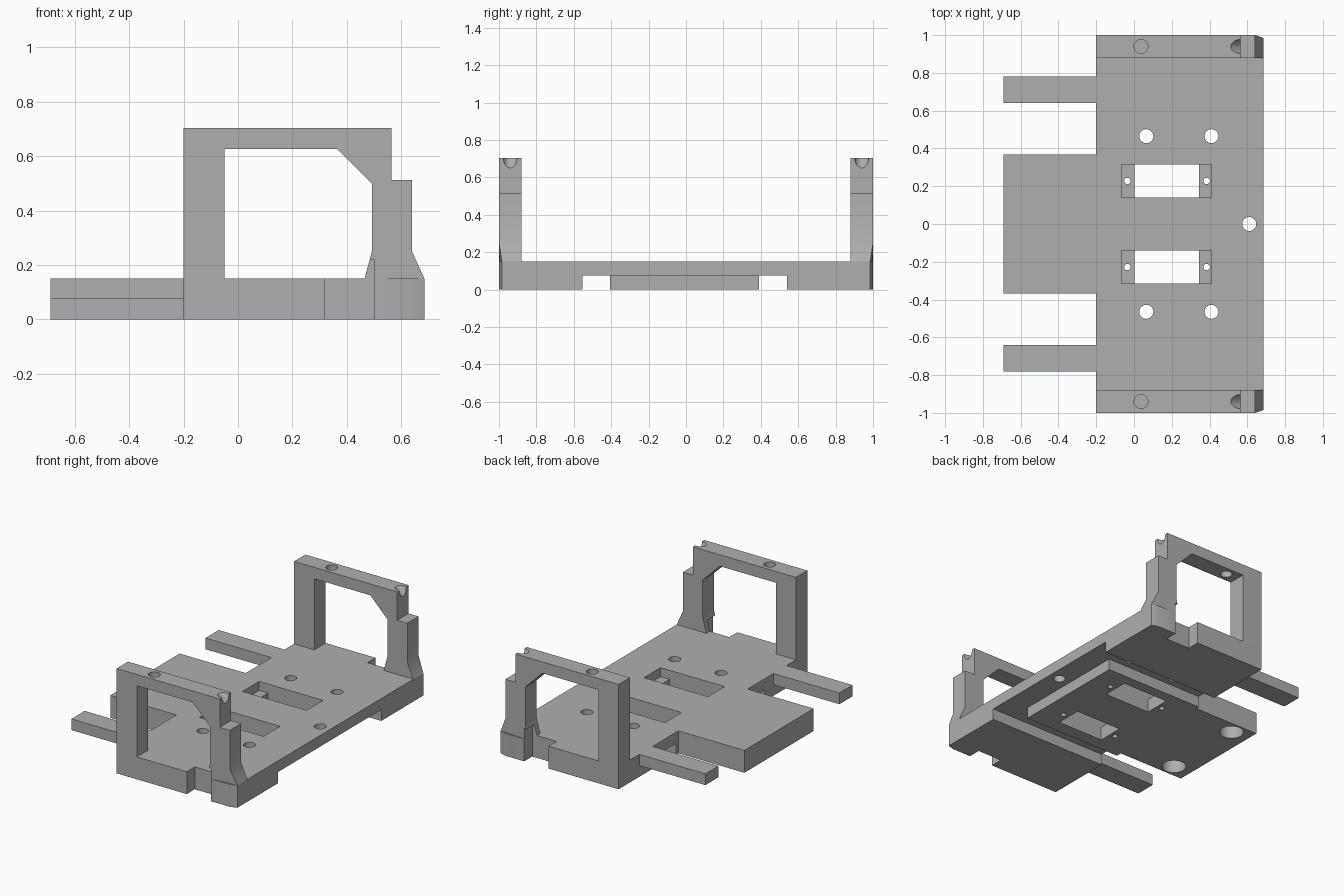
import bpy, bmesh, math
from mathutils import Vector

if "Cube" in bpy.data.objects:
    bpy.data.objects.remove(bpy.data.objects["Cube"])

grey = bpy.data.materials.new("plain grey")
grey.diffuse_color = (0.43, 0.43, 0.43, 1)
grey.use_nodes = True
grey.node_tree.nodes["Principled BSDF"].inputs["Base Color"].default_value = grey.diffuse_color


def prism(name, points, offset):
    """Solid made by sweeping a flat 3D outline along an offset."""
    bm = bmesh.new()
    face = bm.faces.new([bm.verts.new(p) for p in points])
    swept = bmesh.ops.extrude_face_region(bm, geom=[face])["geom"]
    bmesh.ops.translate(bm, vec=offset, verts=[g for g in swept if isinstance(g, bmesh.types.BMVert)])
    bmesh.ops.recalc_face_normals(bm, faces=bm.faces)
    mesh = bpy.data.meshes.new(name)
    bm.to_mesh(mesh)
    bm.free()
    obj = bpy.data.objects.new(name, mesh)
    bpy.context.collection.objects.link(obj)
    mesh.materials.append(grey)
    return obj


def slab(name, outline, z0, z1):
    return prism(name, [(x, y, z0) for x, y in outline], (0, 0, z1 - z0))


def box(x0, x1, y0, y1, z0, z1):
    return slab("block", [(x0, y0), (x1, y0), (x1, y1), (x0, y1)], z0, z1)


def rod(center, radius, length, direction=(0, 0, 1)):
    d = Vector(direction).normalized()
    u = Vector((0, 1, 0))
    v = d.cross(u)
    start = Vector(center) - d * length / 2
    ring = [2 * math.pi * i / 32 for i in range(32)]
    return prism("rod", [start + radius * (math.cos(a) * u + math.sin(a) * v) for a in ring], d * length)


def combine(target, tool, operation):
    mod = target.modifiers.new("cut", "BOOLEAN")
    mod.object, mod.operation, mod.solver = tool, operation, "EXACT"
    bpy.context.view_layer.objects.active = target
    bpy.ops.object.modifier_apply(modifier=mod.name)
    bpy.data.objects.remove(tool)


def finish(obj):
    bpy.ops.object.select_all(action="DESELECT")
    obj.select_set(True)
    bpy.context.view_layer.objects.active = obj
    bpy.ops.object.shade_smooth_by_angle(angle=math.radians(30))


L, E, F, T = -0.69, -0.2, 0.685, 0.15      # arm tips, rear edge, front edge, plate top
MID = 0.075                                # underside of the thin areas

# base plate with centre tongue and two arms
half = [(L, 0.367), (E, 0.367), (E, 0.64), (L, 0.64), (L, 0.78), (E, 0.78),
        (E, 1), (0.64, 1), (F, 0.985)]
base = slab("base_plate", half + [(x, -y) for x, y in reversed(half)], MID, T)

# thick pads under the plate, separated by channels
pads = [box(E, 0.53, -0.405, 0.39, 0, MID), box(L, E, -0.367, 0.367, 0, MID)]
for s in (-1, 1):
    inner = 0.54 if s > 0 else 0.553
    pads.append(slab("pad", [(E, s * inner), (F, s * inner), (F, s * 0.985), (0.64, s), (E, s)], 0, MID))
for pad in pads:
    combine(base, pad, "UNION")

# holes, servo openings with screw ledges, and blind sockets under the tongue
cutters = [rod((0.61, 0, 0.1), 0.037, 0.4)]
for s in (-1, 1):
    y = s * 0.228
    cutters += [rod((x, s * 0.465, 0.1), 0.037, 0.4) for x in (0.065, 0.41)]
    cutters += [box(-0.065, 0.41, y - 0.088, y + 0.088, 0.09, 0.3),
                box(0.003, 0.343, y - 0.088, y + 0.088, -0.1, 0.3)]
    cutters += [rod((x, y, 0.1), 0.017, 0.4) for x in (-0.035, 0.385)]
    cutters.append(rod((-0.56, s * 0.28, 0), 0.075, 0.2))


def side_notch(s):
    lo, hi = sorted((s * 0.915, s * 1.1))
    return box(0.32, 0.5, lo, hi, -0.1, 0.22)


for cutter in cutters + [side_notch(-1), side_notch(1)]:
    combine(base, cutter, "DIFFERENCE")
finish(base)

# upright side frames: rear post, top rail, gusset and flared front column
arch = [(E, T), (-0.05, T), (-0.05, 0.627), (0.365, 0.627), (0.492, 0.5), (0.492, 0.25),
        (0.465, T), (F, T), (0.64, 0.25), (0.64, 0.513), (0.565, 0.513), (0.565, 0.703), (E, 0.703)]
for s, name in ((-1, "front_side_frame"), (1, "back_side_frame")):
    frame = prism(name, [(x, s, z) for x, z in arch], (0, -s * 0.12, 0))
    for v in frame.data.vertices:          # tapered outer corner of the flare
        if v.co.x > 0.66 and abs(v.co.y) > 0.95:
            v.co.y = s * 0.985
    # rail hole, slanted screw groove and outer notch
    for cutter in (rod((0.037, s * 0.94, 0.66), 0.037, 0.3),
                   rod((0.565, s * 0.94, 0.703), 0.037, 0.24, (1, 0, -1)),
                   side_notch(s)):
        combine(frame, cutter, "DIFFERENCE")
    finish(frame)
